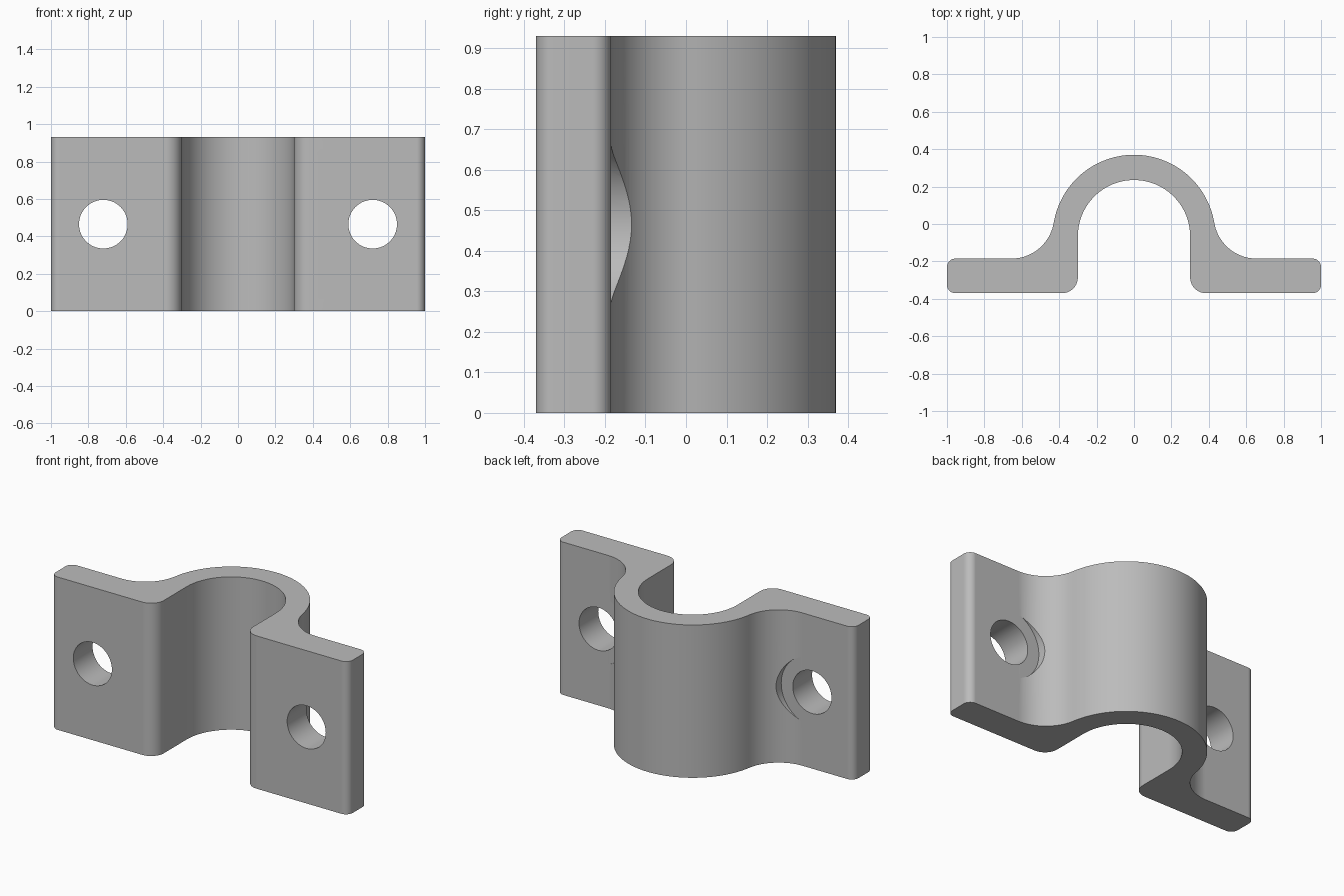
import bpy, bmesh
from math import pi, sin, cos, atan2, sqrt, radians
from mathutils import Matrix

cube = bpy.data.objects.get("Cube")
if cube:
    bpy.data.objects.remove(cube, do_unlink=True)

HEIGHT = 0.93
FRONT, BACK = -0.37, -0.185      # flange faces
CY = -0.065                      # centre of the saddle arc
R_IN, R_OUT = 0.30, 0.435
FILLET, LIP, END = 0.23, 0.085, 0.045
HOLE_X, HOLE_R, SEAT_R = 0.72, 0.13, 0.208

steel = bpy.data.materials.new("grey steel")
steel.use_nodes = True
colour = (0.5, 0.5, 0.5, 1)
steel.diffuse_color = colour
steel.node_tree.nodes["Principled BSDF"].inputs["Base Color"].default_value = colour


def arc(cx, cy, r, start, end, n):
    return [(cx + r * cos(start + (end - start) * i / n),
             cy + r * sin(start + (end - start) * i / n)) for i in range(n + 1)]


def cylinder(name, x, radius, y0, y1):
    bm = bmesh.new()
    place = Matrix.Translation((x, (y0 + y1) / 2, HEIGHT / 2)) @ Matrix.Rotation(pi / 2, 4, 'X')
    bmesh.ops.create_cone(bm, cap_ends=True, segments=64, radius1=radius,
                          radius2=radius, depth=y1 - y0, matrix=place)
    return make_object(name, bm)


def make_object(name, bm):
    bmesh.ops.recalc_face_normals(bm, faces=bm.faces)
    mesh = bpy.data.meshes.new(name)
    bm.to_mesh(mesh)
    bm.free()
    mesh.materials.append(steel)
    obj = bpy.data.objects.new(name, mesh)
    bpy.context.collection.objects.link(obj)
    return obj


# Half profile, from the inner crown round the flange to the outer crown
fy = BACK + FILLET
fx = sqrt((R_OUT + FILLET) ** 2 - (fy - CY) ** 2)
tangent = atan2(fy - CY, fx)
half = arc(0, CY, R_IN, pi / 2, 0, 32)
half += arc(R_IN + LIP, FRONT + LIP, LIP, pi, 1.5 * pi, 10)
half += arc(1 - END, FRONT + END, END, -pi / 2, 0, 8)
half += arc(1 - END, BACK - END, END, 0, pi / 2, 8)
half += arc(fx, fy, FILLET, 1.5 * pi, pi + tangent, 20)
half += arc(0, CY, R_OUT, tangent, pi / 2, 32)[1:]
profile = half + [(-x, y) for x, y in reversed(half[1:-1])]

# Saddle clamp body
bm = bmesh.new()
face = bm.faces.new([bm.verts.new((x, y, 0)) for x, y in profile])
top = bmesh.ops.extrude_face_region(bm, geom=[face])["geom"]
bmesh.ops.translate(bm, vec=(0, 0, HEIGHT),
                    verts=[v for v in top if isinstance(v, bmesh.types.BMVert)])
clamp = make_object("saddle_clamp", bm)

# Bolt holes, and the flat washer seats cut into the fillets
cutters = []
for side, sign in (("left", 1), ("right", -1)):
    cutters.append(cylinder(side + "_washer_seat_cutter", sign * HOLE_X, SEAT_R, BACK + 0.0005, 0.2))
    cutters.append(cylinder(side + "_bolt_hole_cutter", sign * HOLE_X, HOLE_R, FRONT - 0.1, 0.1))
for cutter in cutters:
    cutter.hide_render = True
    cut = clamp.modifiers.new(cutter.name, 'BOOLEAN')
    cut.operation = 'DIFFERENCE'
    cut.solver = 'EXACT'
    cut.object = cutter

# Bake the cuts, then drop the cutters
bpy.context.view_layer.update()
baked = bpy.data.meshes.new_from_object(clamp.evaluated_get(bpy.context.evaluated_depsgraph_get()))
clamp.modifiers.clear()
clamp.data = baked
for cutter in cutters:
    bpy.data.objects.remove(cutter, do_unlink=True)

# Smooth curves with crisp rims and flat flanges
bpy.ops.object.select_all(action='DESELECT')
clamp.select_set(True)
bpy.context.view_layer.objects.active = clamp
bpy.ops.object.shade_smooth_by_angle(angle=radians(30))
weighted = clamp.modifiers.new("flat_flanges", 'WEIGHTED_NORMAL')
weighted.keep_sharp = True
